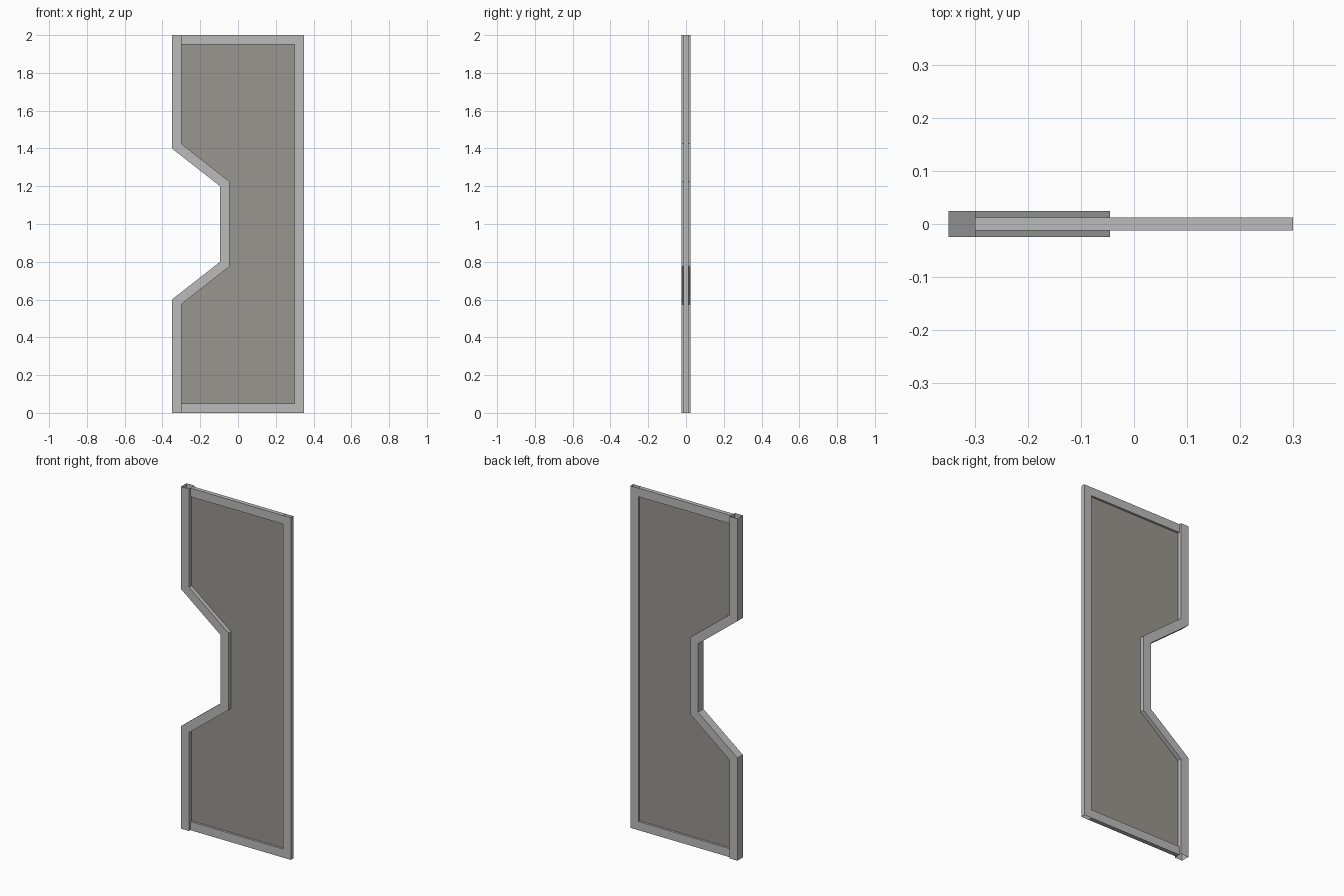
import bpy
import bmesh

if "Cube" in bpy.data.objects:
    bpy.data.objects.remove(bpy.data.objects["Cube"])


def material(name, rgb):
    m = bpy.data.materials.new(name)
    m.diffuse_color = (*rgb, 1.0)
    m.use_nodes = True
    m.node_tree.nodes["Principled BSDF"].inputs["Base Color"].default_value = m.diffuse_color
    return m


def finish(bm, name, mat):
    mesh = bpy.data.meshes.new(name)
    bm.to_mesh(mesh)
    bm.free()
    mesh.materials.append(mat)
    obj = bpy.data.objects.new(name, mesh)
    bpy.context.collection.objects.link(obj)
    return obj


def hollow_bar(name, outer, inner, half_depth, mat, open_segments=()):
    """Open-ended rectangular tube following paired outer/inner (x, z) paths."""
    bm = bmesh.new()
    cache = {}

    def vert(p, y):
        key = (p[0], y, p[1])
        if key not in cache:
            cache[key] = bm.verts.new(key)
        return cache[key]

    def face(*corners):
        vs = list(dict.fromkeys(vert(p, y) for p, y in corners))
        if len(vs) > 2:
            bm.faces.new(vs)

    f, b = -half_depth, half_depth
    for k in range(len(outer) - 1):
        o0, o1, i0, i1 = outer[k], outer[k + 1], inner[k], inner[k + 1]
        face((o0, f), (i0, f), (i1, f), (o1, f))      # front wall
        face((o0, b), (o1, b), (i1, b), (i0, b))      # back wall
        face((i0, f), (i0, b), (i1, b), (i1, f))      # inner wall
        if k not in open_segments:
            face((o0, f), (o1, f), (o1, b), (o0, b))  # outer wall
    return finish(bm, name, mat)


frame_grey = material("frame_grey", (0.50, 0.50, 0.50))
panel_grey = material("panel_warm_grey", (0.31, 0.303, 0.273))

# Thick notched post on the left, from bottom to top
post_outer = [(-0.35, 0), (-0.35, 0.6), (-0.095, 0.8),
              (-0.095, 1.2), (-0.35, 1.4), (-0.35, 2)]
post_inner = [(-0.30, 0), (-0.30, 0.575), (-0.045, 0.775),
              (-0.045, 1.225), (-0.30, 1.425), (-0.30, 2)]
hollow_bar("notched_post", post_outer, post_inner, 0.025, frame_grey)

# Thin C-shaped frame: top rail, right stile with open ends, bottom rail
rail_outer = [(-0.30, 2), (0.30, 2), (0.35, 2), (0.35, 0), (0.30, 0), (-0.30, 0)]
rail_inner = [(-0.30, 1.95), (0.30, 1.95), (0.30, 1.95),
              (0.30, 0.05), (0.30, 0.05), (-0.30, 0.05)]
hollow_bar("side_frame", rail_outer, rail_inner, 0.0125, frame_grey,
           open_segments=(1, 3))

# Flat infill sheet in the middle of the frame
bm = bmesh.new()
outline = [(-0.30, 0.05), (0.30, 0.05), (0.30, 1.95), (-0.30, 1.95)]
outline += post_inner[4:0:-1]
bm.faces.new([bm.verts.new((x, 0, z)) for x, z in outline])
finish(bm, "infill_panel", panel_grey)
